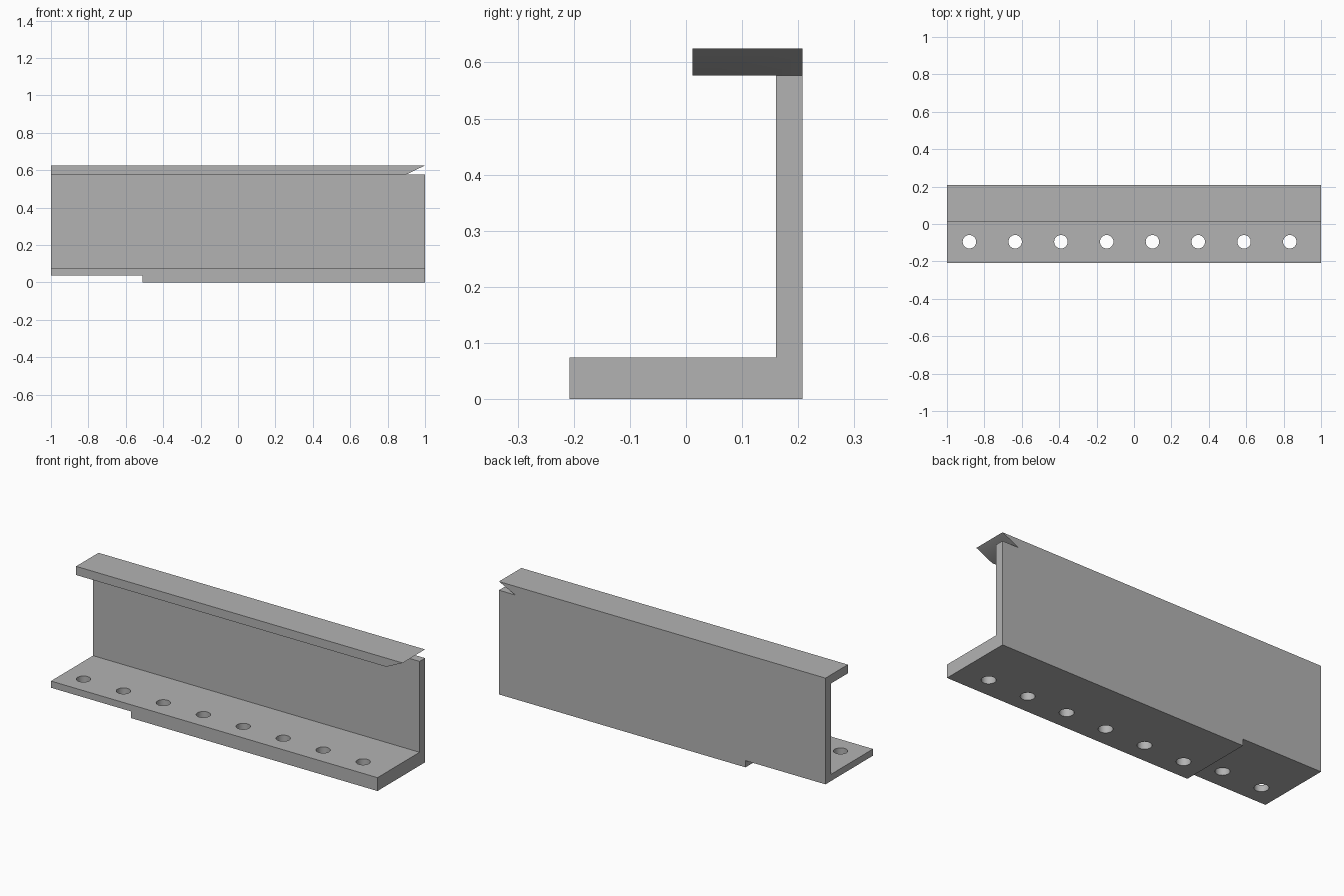
import bpy
import bmesh
from mathutils import Vector

cube = bpy.data.objects.get("Cube")
if cube:
    bpy.data.objects.remove(cube, do_unlink=True)

# Main sizes
HALF_LEN, BACK, FRONT = 1.0, 0.208, -0.208
WEB_FRONT, LIP_FRONT = 0.16, 0.012
BASE_TOP, LIP_BOTTOM, TOP = 0.074, 0.577, 0.625

steel = bpy.data.materials.new("steel grey")
steel.use_nodes = True
grey = (0.45, 0.45, 0.45, 1)
steel.diffuse_color = grey
steel.node_tree.nodes["Principled BSDF"].inputs["Base Color"].default_value = grey


def prism(name, points, offset):
    """Extrude a closed planar outline along an offset."""
    bm = bmesh.new()
    face = bm.faces.new([bm.verts.new(p) for p in points])
    grown = bmesh.ops.extrude_face_region(bm, geom=[face])["geom"]
    verts = [v for v in grown if isinstance(v, bmesh.types.BMVert)]
    bmesh.ops.translate(bm, verts=verts, vec=Vector(offset))
    bmesh.ops.recalc_face_normals(bm, faces=bm.faces)
    mesh = bpy.data.meshes.new(name)
    bm.to_mesh(mesh)
    bm.free()
    mesh.materials.append(steel)
    obj = bpy.data.objects.new(name, mesh)
    bpy.context.collection.objects.link(obj)
    return obj


def cut(target, cutter):
    """Subtract a cutter, apply the result and discard the cutter."""
    cutter.hide_render = True
    mod = target.modifiers.new("cut", "BOOLEAN")
    mod.operation, mod.solver, mod.object = "DIFFERENCE", "EXACT", cutter
    bpy.ops.object.select_all(action="DESELECT")
    bpy.context.view_layer.objects.active = target
    target.select_set(True)
    bpy.ops.object.modifier_apply(modifier=mod.name)
    bpy.data.objects.remove(cutter, do_unlink=True)


# Channel: wide base flange, tall web and narrow top lip
section = [(FRONT, 0), (BACK, 0), (BACK, TOP), (LIP_FRONT, TOP),
           (LIP_FRONT, LIP_BOTTOM), (WEB_FRONT, LIP_BOTTOM),
           (WEB_FRONT, BASE_TOP), (FRONT, BASE_TOP)]
channel = prism("channel_rail", [(-HALF_LEN, y, z) for y, z in section],
                (2 * HALF_LEN, 0, 0))

# Sloping undercut at the left end of the top lip
slope = (TOP - LIP_BOTTOM) / 0.1
wedge = [(0.9, LIP_BOTTOM), (1.1, LIP_BOTTOM), (1.1, LIP_BOTTOM + 0.2 * slope)]
cut(channel, prism("lip_cutter", [(x, -0.3, z) for x, z in wedge], (0, 0.6, 0)))

# Shallow step under the right end of the base
step = [(-1.1, -0.1), (-0.51, -0.1), (-0.51, 0.037), (-1.1, 0.037)]
cut(channel, prism("step_cutter", [(x, -0.3, z) for x, z in step], (0, 0.6, 0)))

# Row of round bolt holes through the base
for i in range(8):
    bpy.ops.mesh.primitive_cylinder_add(
        vertices=48, radius=0.036, depth=0.3,
        location=(-0.88 + i * 0.2447, -0.095, 0.04))
    hole = bpy.context.object
    hole.data.materials.append(steel)
    cut(channel, hole)

bpy.ops.object.shade_smooth_by_angle(angle=0.5)
